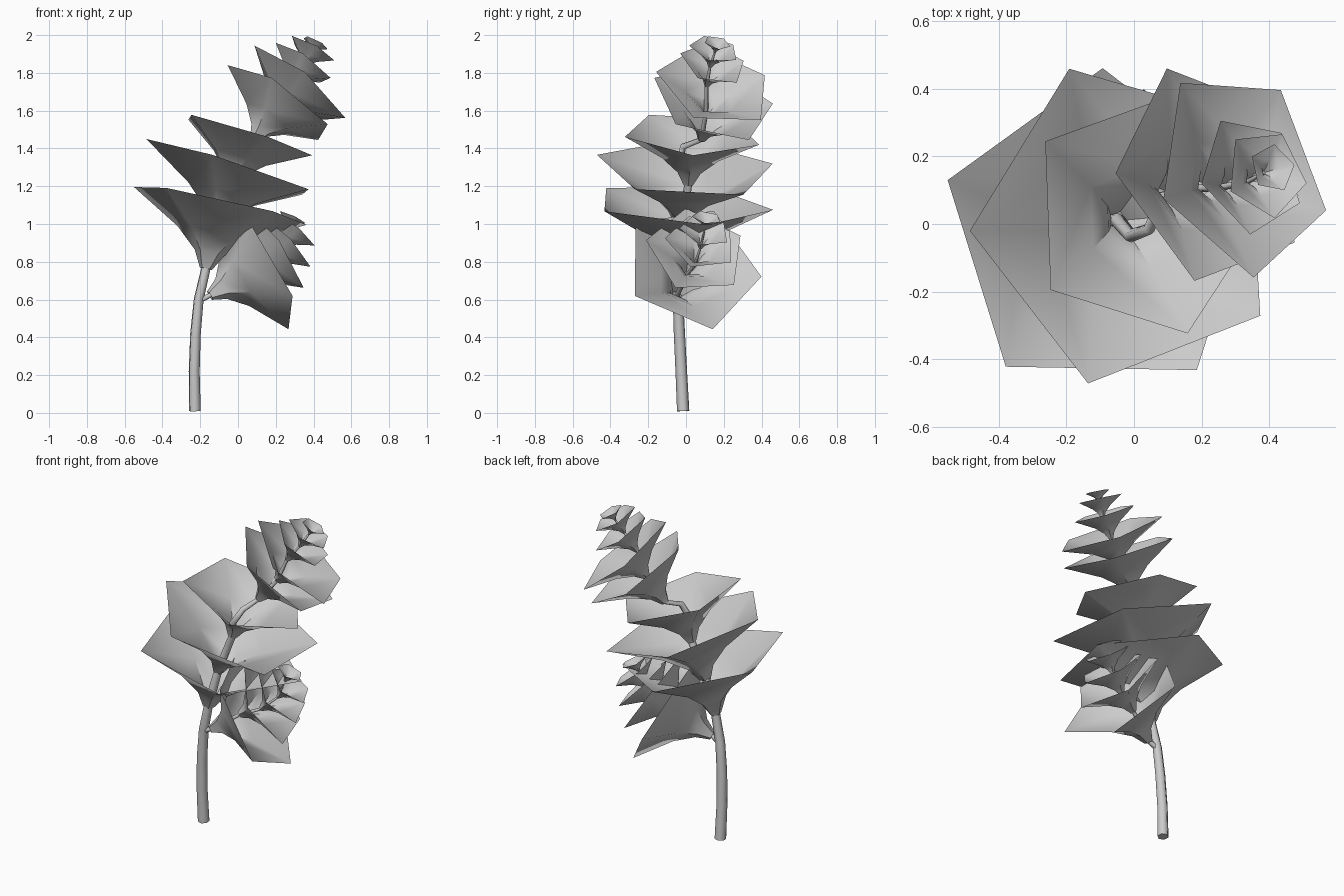
import bpy, bmesh, math
from mathutils import Vector

if "Cube" in bpy.data.objects:
    bpy.data.objects.remove(bpy.data.objects["Cube"])

# flare of each five-sided leaf funnel: (share of height, share of rim radius)
PROFILE = [(0, 0.07), (0.25, 0.17), (0.55, 0.42), (1, 1)]


def leaf_cup(name, centre, normal, rim_point, height):
    c, n = Vector(centre), Vector(normal).normalized()
    u = Vector(rim_point) - c
    u -= n * u.dot(n)
    v = n.cross(u)
    apex = c - n * height
    bm = bmesh.new()
    rings = []
    for t, s in PROFILE:
        rings.append([bm.verts.new(apex + n * height * t + (
            u * math.cos(math.tau * i / 5) + v * math.sin(math.tau * i / 5)) * s)
            for i in range(5)])
    for a, b in zip(rings, rings[1:]):
        for i in range(5):
            j = (i + 1) % 5
            bm.faces.new((a[i], a[j], b[j], b[i]))
    me = bpy.data.meshes.new(name)
    bm.to_mesh(me)
    bm.free()
    ob = bpy.data.objects.new(name, me)
    bpy.context.collection.objects.link(ob)
    smooth(ob)
    return apex


def smooth(ob):
    bpy.ops.object.select_all(action='DESELECT')
    ob.select_set(True)
    bpy.context.view_layer.objects.active = ob
    bpy.ops.object.shade_smooth_by_angle(angle=math.radians(50))


def stem(name, points):
    # tapered six-sided tube along a path of (position, radius)
    cu = bpy.data.curves.new(name, 'CURVE')
    cu.dimensions = '3D'
    cu.bevel_depth = 1
    cu.bevel_resolution = 1
    cu.use_fill_caps = True
    sp = cu.splines.new('POLY')
    sp.points.add(len(points) - 1)
    for p, (co, r) in zip(sp.points, points):
        p.co = (*co, 1)
        p.radius = r
    ob = bpy.data.objects.new(name, cu)
    bpy.context.collection.objects.link(ob)


# main stalk funnels: centre, axis, one rim corner, height
main = [
    ((-0.095, -0.03, 1.105), (0.22, 0.06, 1), (-0.55, 0.13, 1.20), 0.35),
    ((-0.02, 0.00, 1.295), (0.33, 0.07, 1), (-0.485, -0.02, 1.45), 0.33),
    ((0.035, 0.03, 1.475), (0.31, 0.07, 1), (-0.26, 0.245, 1.56), 0.28),
    ((0.224, 0.144, 1.645), (0.71, 0.31, 1), (-0.055, 0.15, 1.84), 0.25),
    ((0.316, 0.154, 1.73), (0.82, 0.34, 1), (0.10, 0.08, 1.96), 0.19),
    ((0.345, 0.145, 1.85), (0.70, 0.30, 1), (0.20, 0.12, 1.96), 0.15),
    ((0.39, 0.15, 1.925), (0.55, 0.25, 1), (0.30, 0.25, 1.95), 0.11),
    ((0.41, 0.165, 1.96), (0.50, 0.25, 1), (0.35, 0.20, 1.985), 0.06),
]
apexes = [leaf_cup(f"main_leaf_{i + 1}", *m) for i, m in enumerate(main)]

# side shoot funnels
side = [
    ((0.11, 0.03, 0.772), (1, 0.3, 0.58), (0.29, -0.27, 0.62), 0.31),
    ((0.185, 0.055, 0.855), (0.8, 0.22, 0.55), (0.33, -0.06, 0.65), 0.22),
    ((0.245, 0.08, 0.90), (0.7, 0.2, 0.68), (0.37, 0.02, 0.76), 0.17),
    ((0.295, 0.10, 0.965), (0.6, 0.2, 0.77), (0.40, 0.07, 0.88), 0.12),
    ((0.285, 0.11, 1.035), (0.4, 0.15, 0.9), (0.36, 0.10, 1.01), 0.07),
]
shoot = [leaf_cup(f"side_leaf_{i + 1}", *s) for i, s in enumerate(side)]

# stems run through the funnel bases, the main one swinging out midway
base = [((-0.228, -0.015, 0.01), 0.033), ((-0.232, -0.025, 0.22), 0.031),
        ((-0.225, -0.035, 0.42), 0.03), ((-0.208, -0.042, 0.6), 0.028)]
bend = [((-0.01, -0.035, 1.32), 0.02), ((0.045, -0.015, 1.41), 0.018)]
stem("main_stem", base + [(a, 0.026 - 0.002 * i) for i, a in enumerate(apexes[:3])] + bend +
     [(a, 0.014 - 0.002 * i) for i, a in enumerate(apexes[3:])])
stem("side_stem", [((-0.205, -0.04, 0.595), 0.018)] +
     [(a, 0.014 - 0.0025 * i) for i, a in enumerate(shoot)])
